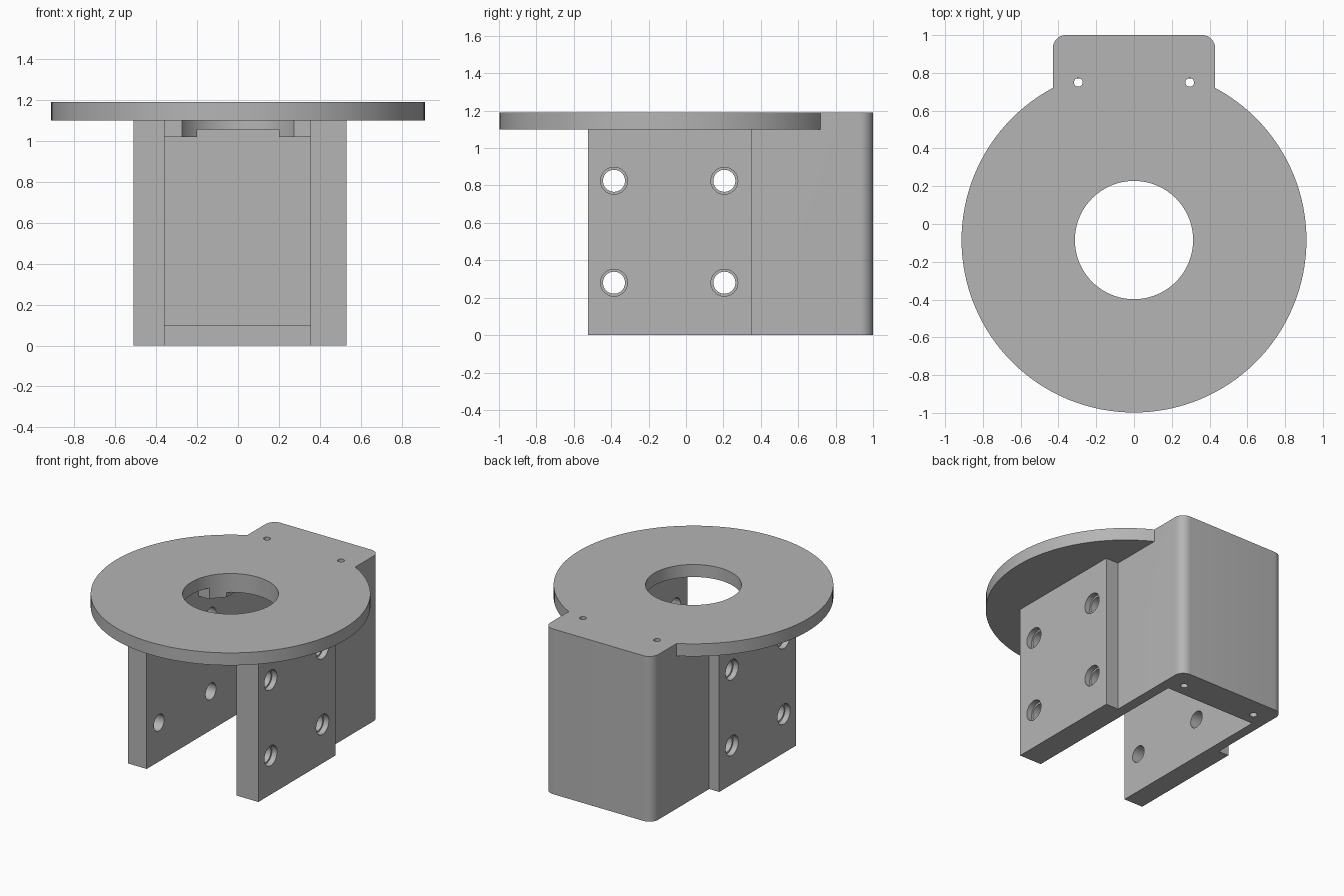
import bpy
import bmesh
from math import pi, radians
from mathutils import Matrix, Vector

if "Cube" in bpy.data.objects:
    bpy.data.objects.remove(bpy.data.objects["Cube"], do_unlink=True)

grey = bpy.data.materials.new("plain grey")
grey.use_nodes = True
grey.diffuse_color = (0.46, 0.46, 0.46, 1)
grey.node_tree.nodes["Principled BSDF"].inputs["Base Color"].default_value = grey.diffuse_color


def finish(name, bm):
    mesh = bpy.data.meshes.new(name)
    bm.to_mesh(mesh)
    bm.free()
    mesh.materials.append(grey)
    obj = bpy.data.objects.new(name, mesh)
    bpy.context.collection.objects.link(obj)
    return obj


def box(name, low, high, back_radius=0):
    low, high = Vector(low), Vector(high)
    bm = bmesh.new()
    bmesh.ops.create_cube(bm, size=1)
    for v in bm.verts:
        v.co = (low + high) / 2 + v.co * (high - low)
    if back_radius:
        edges = [e for e in bm.edges if all(v.co.y > high.y - 0.001 for v in e.verts)
                 and abs(e.verts[0].co.z - e.verts[1].co.z) > 0.1]
        bmesh.ops.bevel(bm, geom=edges, offset=back_radius, segments=10,
                        profile=0.5, affect='EDGES')
    return finish(name, bm)


def cylinder(name, centre, radius, depth, sides=40, along_x=False):
    turn = Matrix.Rotation(pi / 2, 4, 'Y') if along_x else Matrix()
    bm = bmesh.new()
    bmesh.ops.create_cone(bm, cap_ends=True, segments=sides, radius1=radius, radius2=radius,
                          depth=depth, matrix=Matrix.Translation(centre) @ turn)
    return finish(name, bm)


def combine(target, tool, operation):
    tool.hide_render = True
    mod = target.modifiers.new(tool.name, 'BOOLEAN')
    mod.operation, mod.solver, mod.object = operation, 'EXACT', tool
    bpy.context.view_layer.objects.active = target
    bpy.ops.object.modifier_apply(modifier=mod.name)
    bpy.data.objects.remove(tool, do_unlink=True)


CENTRE_Y = -0.085
TOP, PLATE, LEDGE = 1.19, 1.10, 1.02
IN_R, IN_L = -0.36, 0.355      # inner wall faces
OUT_R, OUT_L = -0.51, 0.53     # outer wall faces

# Round plate, rear housing, side walls and the ledge under the plate
bracket = cylinder("bracket", (0, CENTRE_Y, (TOP + PLATE) / 2), 0.913, TOP - PLATE, 128)
solids = [
    box("rear_housing", (-0.43, 0.3, 0), (0.43, 1, TOP), 0.07),
    box("right_wall", (OUT_R, -0.525, 0), (IN_R, 0.35, PLATE + 0.03)),
    box("left_wall", (IN_L, -0.525, 0), (OUT_L, 0.35, PLATE + 0.03)),
    box("ledge", (IN_R - 0.02, 0.065, LEDGE), (IN_L + 0.02, 0.4, PLATE + 0.03)),
]
for part in solids:
    combine(bracket, part, 'UNION')

# Open cavity, deeper pocket above the bottom lip, cable channel, centre bore
cuts = [
    box("cavity", (IN_R, -0.7, -0.1), (IN_L, 0.77, LEDGE)),
    box("pocket", (IN_R, 0.5, 0.1), (IN_L, 0.925, LEDGE)),
    box("channel", (-0.2, 0, 0.9), (0.2, 0.925, 1.055)),
    cylinder("bore", (0, CENTRE_Y, 1.15), 0.313, 0.4, 96),
]

# Small vertical screw holes in the plate and the bottom lip
for x in (-0.295, 0.295):
    cuts.append(cylinder("plate_hole", (x, 0.75, 1.1), 0.023, 0.3, 24))
    cuts.append(cylinder("lip_hole", (x, 0.86, 0.03), 0.025, 0.2, 24))

# Counterbored bolt holes through both walls
for y in (-0.385, 0.205):
    for z in (0.28, 0.825):
        cuts.append(cylinder("bolt_hole", (0, y, z), 0.059, 1.4, along_x=True))
        for x in (OUT_R, OUT_L):
            cuts.append(cylinder("counterbore", (x, y, z), 0.072, 0.08, along_x=True))

for tool in cuts:
    combine(bracket, tool, 'DIFFERENCE')

# Smooth curved faces, crisp edges
bpy.ops.object.select_all(action='DESELECT')
bracket.select_set(True)
bpy.context.view_layer.objects.active = bracket
bpy.ops.object.shade_smooth_by_angle(angle=radians(30))
